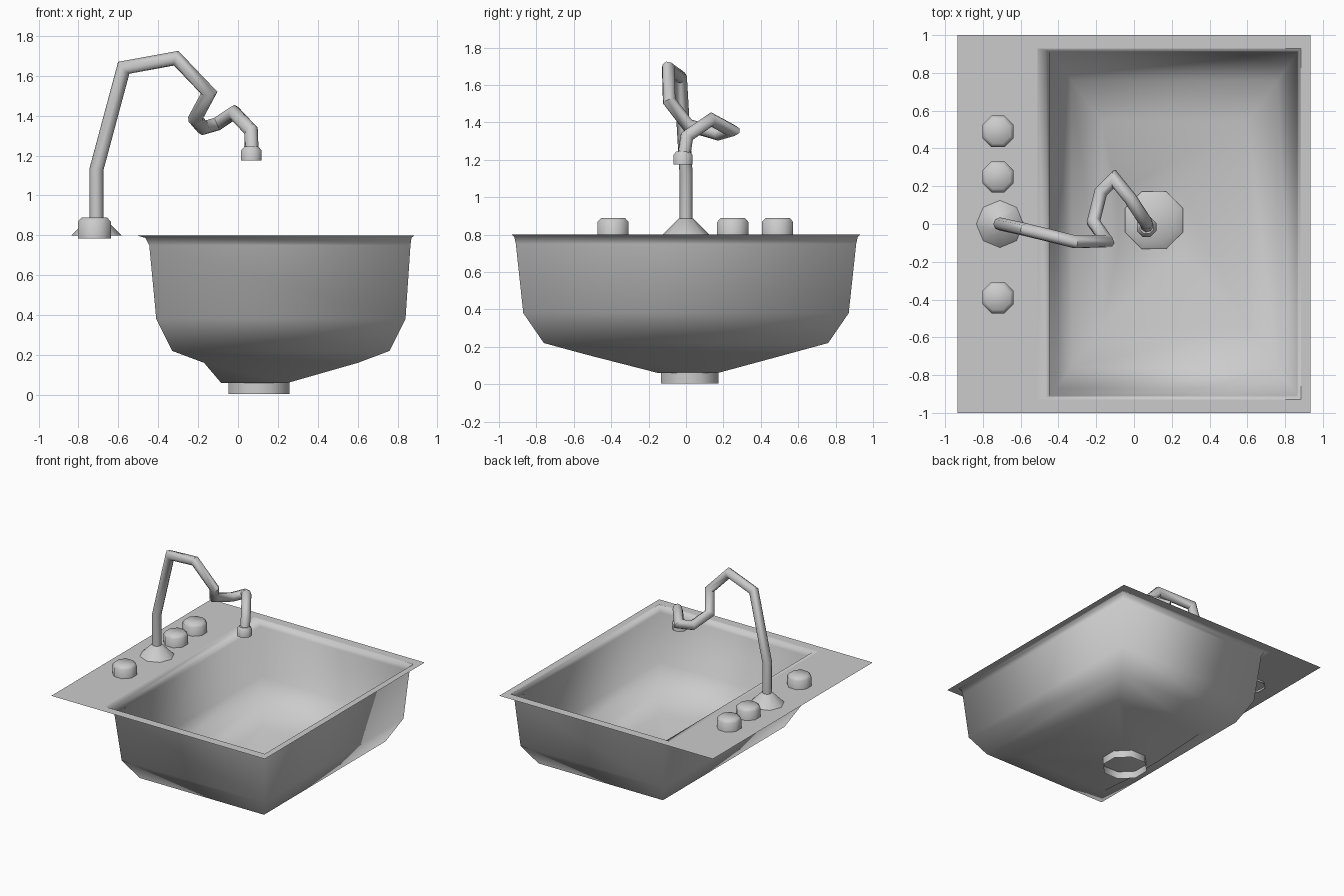
import bpy, bmesh, math
from mathutils import Vector

if "Cube" in bpy.data.objects:
    bpy.data.objects.remove(bpy.data.objects["Cube"])


def finish(name, bm, angle):
    bmesh.ops.recalc_face_normals(bm, faces=bm.faces)
    me = bpy.data.meshes.new(name)
    bm.to_mesh(me)
    bm.free()
    me.polygons.foreach_set("use_smooth", [True] * len(me.polygons))
    me.set_sharp_from_angle(angle=math.radians(angle))
    ob = bpy.data.objects.new(name, me)
    bpy.context.collection.objects.link(ob)
    return ob


def loft(bm, rings, cap_end=False):
    vs = [[bm.verts.new(p) for p in r] for r in rings]
    n = len(vs[0])
    for a, b in zip(vs, vs[1:]):
        for i in range(n):
            j = (i + 1) % n
            bm.faces.new((a[i], a[j], b[j], b[i]))
    if cap_end:
        bm.faces.new(vs[-1])


def rect(x0, x1, y0, y1, z):
    return [(x0, y0, z), (x1, y0, z), (x1, y1, z), (x0, y1, z)]


def lathe(name, x, y, profile, cap=True, twist=0.5, sides=8):
    """Eight-sided turned part from (radius, z) pairs, open underneath."""
    bm = bmesh.new()
    loft(bm, [[(x + r * math.cos(math.tau * (i + twist) / sides),
                y + r * math.sin(math.tau * (i + twist) / sides), z)
               for i in range(sides)] for r, z in profile], cap)
    return finish(name, bm, 50)


# flat deck around the basin opening
bm = bmesh.new()
loft(bm, [rect(-0.935, 0.935, -1, 1, 0.8),
          rect(-0.51, 0.885, -0.93, 0.93, 0.8)])
finish("deck", bm, 30)

# basin with rolled lip, tapering walls and sloping floor
bm = bmesh.new()
loft(bm, [rect(-0.51, 0.885, -0.93, 0.93, 0.8),
          rect(-0.465, 0.87, -0.918, 0.918, 0.787),
          rect(-0.445, 0.865, -0.91, 0.91, 0.75),
          rect(-0.41, 0.84, -0.87, 0.87, 0.38),
          rect(-0.33, 0.76, -0.76, 0.76, 0.22),
          rect(-0.17, 0.60, -0.54, 0.54, 0.16),
          rect(-0.085, 0.25, -0.15, 0.17, 0.06)], True)
finish("basin", bm, 100)

# drain and knobs: bevelled hollow octagonal caps
lathe("drain", 0.105, 0.02,
      [(0.166, 0.003), (0.166, 0.075), (0.125, 0.1)])
for i, y in enumerate((0.49, 0.25, -0.39)):
    lathe(f"knob_{i + 1}", -0.72, y,
          [(0.09, 0.785), (0.09, 0.868), (0.07, 0.888)])

# conical faucet base
lathe("faucet_base", -0.71, 0,
      [(0.125, 0.8), (0.04, 0.885)], twist=0)

# bent faucet pipe: mitred octagonal sweep along a path
path = [Vector(p) for p in (
    (-0.71, 0, 0.85), (-0.71, 0, 1.13), (-0.573, -0.03, 1.64),
    (-0.31, -0.095, 1.688), (-0.145, -0.09, 1.515), (-0.215, 0.01, 1.385),
    (-0.175, 0.17, 1.338), (-0.105, 0.24, 1.358), (-0.02, 0.135, 1.415),
    (0.065, 0.005, 1.325), (0.07, -0.015, 1.2))]
dirs = [(b - a).normalized() for a, b in zip(path, path[1:])]
R = 0.035
ring = [path[0] + Vector((R * math.cos(math.tau * i / 8),
                          R * math.sin(math.tau * i / 8), 0))
        for i in range(8)]
rings = [ring]
for k, d in enumerate(dirs):
    nxt = dirs[min(k + 1, len(dirs) - 1)]
    normal = (d + nxt).normalized()
    # slide every point along the segment onto the mitre plane
    ring = [p + d * ((path[k + 1] - p).dot(normal) / d.dot(normal))
            for p in ring]
    rings.append(ring)
bm = bmesh.new()
loft(bm, rings, True)
finish("faucet_pipe", bm, 50)

# nozzle collar
lathe("nozzle", 0.067, -0.016,
      [(0.056, 1.175), (0.056, 1.225), (0.038, 1.245)])
